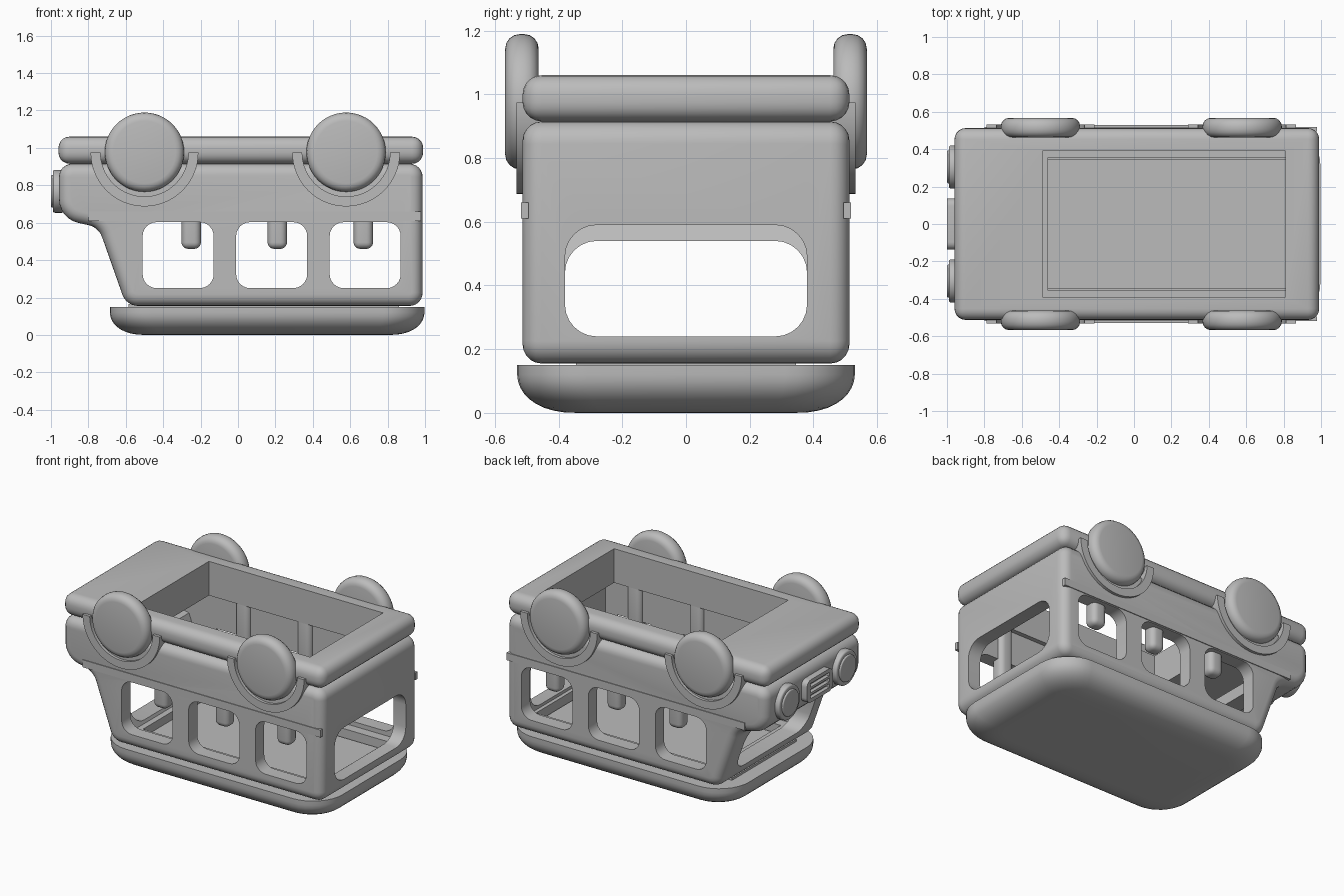
import bpy, bmesh, math
from mathutils import Vector, Matrix

cube = bpy.data.objects.get("Cube")
if cube:
    bpy.data.objects.remove(cube, do_unlink=True)

GREY = (0.5, 0.5, 0.5, 1)
mat = bpy.data.materials.new("plain grey")
mat.use_nodes = True
mat.diffuse_color = GREY
mat.node_tree.nodes["Principled BSDF"].inputs["Base Color"].default_value = GREY


def soften(ob):
    bpy.ops.object.select_all(action='DESELECT')
    ob.select_set(True)
    bpy.context.view_layer.objects.active = ob
    bpy.ops.object.shade_smooth_by_angle(angle=math.radians(32))


def finish(name, bm):
    bmesh.ops.remove_doubles(bm, verts=bm.verts, dist=1e-5)
    bmesh.ops.recalc_face_normals(bm, faces=bm.faces)
    mesh = bpy.data.meshes.new(name)
    bm.to_mesh(mesh)
    bm.free()
    mesh.materials.append(mat)
    ob = bpy.data.objects.new(name, mesh)
    bpy.context.collection.objects.link(ob)
    soften(ob)
    return ob


def box(name, x, y, z, bevel=0, segs=5, axis=None):
    """Box from ranges; bevels every edge, or only those along one axis."""
    bm = bmesh.new()
    bmesh.ops.create_cube(bm, size=1)
    for v in bm.verts:
        v.co = Vector([r[0] if c < 0 else r[1] for r, c in zip((x, y, z), v.co)])
    if bevel:
        edges = [e for e in bm.edges if axis is None or
                 abs((e.verts[0].co - e.verts[1].co).normalized()[axis]) > 0.9]
        bmesh.ops.bevel(bm, geom=edges, offset=bevel, segments=segs,
                        profile=0.5, affect='EDGES')
    return finish(name, bm)


def disc(name, centre, radius, depth, axis, bevel):
    """Cylinder along X or Y with rounded rims."""
    bm = bmesh.new()
    bmesh.ops.create_cone(bm, cap_ends=True, segments=48, radius1=radius,
                          radius2=radius, depth=depth)
    rims = [e for e in bm.edges if abs(e.verts[0].co.z - e.verts[1].co.z) < 1e-5]
    bmesh.ops.bevel(bm, geom=rims, offset=bevel, segments=4,
                    profile=0.5, affect='EDGES')
    turn = Matrix.Rotation(math.pi / 2, 4, 'Y' if axis == 'X' else 'X')
    bmesh.ops.transform(bm, matrix=Matrix.Translation(centre) @ turn, verts=bm.verts)
    return finish(name, bm)


def rounded(points, steps=6):
    """Round each (x, z, radius) corner of a closed outline."""
    out = []
    for i, (x, z, r) in enumerate(points):
        p = Vector((x, z))
        a = (Vector(points[i - 1][:2]) - p).normalized()
        b = (Vector(points[(i + 1) % len(points)][:2]) - p).normalized()
        reach = r / math.tan(a.angle(b) / 2)
        s, e = p + a * reach, p + b * reach
        mid = p + (a + b).normalized() * (r / math.sin(a.angle(b) / 2))
        sweep = (s - mid).angle_signed(e - mid)
        for k in range(steps + 1):
            out.append(mid + Matrix.Rotation(-sweep * k / steps, 2) @ (s - mid))
    return out


def extrude(name, outline, y0, y1, bevel=0):
    """Extrude an x-z outline along y, rounding both rims."""
    bm = bmesh.new()
    ends = [[bm.verts.new((p[0], y, p[1])) for p in outline] for y in (y0, y1)]
    for ring in ends:
        bm.faces.new(ring)
    for i in range(len(outline)):
        bm.faces.new((ends[0][i - 1], ends[0][i], ends[1][i], ends[1][i - 1]))
    bmesh.ops.recalc_face_normals(bm, faces=bm.faces)
    if bevel:
        rims = [e for e in bm.edges if abs(e.verts[0].co.y - e.verts[1].co.y) < 1e-5]
        bmesh.ops.bevel(bm, geom=rims, offset=bevel, segments=5,
                        profile=0.5, affect='EDGES')
    return finish(name, bm)


def cut(ob, *cutters):
    for c in cutters:
        c.hide_render = True
        mod = ob.modifiers.new("cut", 'BOOLEAN')
        mod.operation, mod.solver, mod.object = 'DIFFERENCE', 'EXACT', c
        mod.use_self = mod.use_hole_tolerant = True
        bpy.context.view_layer.objects.active = ob
        bpy.ops.object.modifier_apply(modifier=mod.name)
        bpy.data.objects.remove(c, do_unlink=True)
    soften(ob)


def floor_opening():
    return box("opening_cutter", (-0.49, 0.81), (-0.39, 0.39), (0.7, 1.2))


# Body shell: hollow, with side, rear and windscreen openings
body = extrude("body", rounded([
    (-0.597, 0.155, 0.09), (0.987, 0.155, 0.07), (0.987, 0.915, 0.07),
    (-0.957, 0.915, 0.07), (-0.957, 0.622, 0.13), (-0.745, 0.575, 0.1)]),
    -0.513, 0.513, 0.06)
cavity = extrude("cavity_cutter", [
    (-0.5, 0.22), (0.895, 0.22), (0.895, 0.83), (-0.865, 0.83),
    (-0.865, 0.7), (-0.66, 0.655)], -0.42, 0.42)
windows = [box("window_cutter", (x, x + 0.38), sorted((side * 0.4, side * 0.7)),
               (0.25, 0.603), 0.075, 6, 1)
           for x in (-0.51, -0.01, 0.49) for side in (-1, 1)]
rear = box("rear_cutter", (0.8, 1.2), (-0.38, 0.38), (0.24, 0.59), 0.1, 6, 0)
screen = box("screen_cutter", (-1.2, -0.45), (-0.38, 0.38), (0.24, 0.54), 0.1, 6, 0)
hatch = box("hatch_cutter", (-0.46, 0.87), (-0.355, 0.355), (0.1, 0.4))
cut(body, *windows, rear, screen, cavity, floor_opening(), hatch)

# Chassis slab with the floor opening
chassis = box("chassis", (-0.96, 0.99), (-0.513, 0.513), (0.915, 1.06), 0.06)
cut(chassis, floor_opening())

# Domed roof: rounded rectangle rings shrinking towards z = 0
bm = bmesh.new()
rings = []
STEPS = 9
for k in range(STEPS + 1):
    t = math.pi / 2 * k / STEPS
    inset = 0.19 * (1 - max(math.cos(t), 0) ** 0.85)
    z = 0.12 * (1 - math.sin(t))
    x0, x1, y = -0.685 + inset, 0.997 - inset, 0.53 - inset
    r = 0.22 - inset * 0.6
    plan = rounded([(x0, -y, r), (x1, -y, r), (x1, y, r), (x0, y, r)], 8)
    if k == 0:
        rings.append([bm.verts.new((p.x, p.y, 0.15)) for p in plan])
    rings.append([bm.verts.new((p.x, p.y, z)) for p in plan])
for lo, hi in zip(rings, rings[1:]):
    for i in range(len(lo)):
        bm.faces.new((lo[i - 1], lo[i], hi[i], hi[i - 1]))
bm.faces.new(rings[0])
bm.faces.new(rings[-1])
finish("roof", bm)
box("roof_liner", (-0.585, 0.86), (-0.345, 0.345), (0.14, 0.165))

# Wheels, arches, window posts and side trim on both sides
for side, label in ((-1, "near"), (1, "far")):
    for x, end in ((-0.5, "front"), (0.578, "rear")):
        disc(f"{end}_wheel_{label}", (x, side * 0.515, 0.977), 0.212, 0.105, 'Y', 0.045)
        angles = [math.pi + math.pi * i / 32 for i in range(33)]
        arc = [(x + r * math.cos(a), 0.975 + r * math.sin(a))
               for r, seq in ((0.288, angles), (0.235, angles[::-1])) for a in seq]
        extrude(f"{end}_arch_{label}", arc, side * 0.45, side * 0.532)
    for i, x in enumerate((-0.25, 0.21, 0.67)):
        box(f"window_post_{label}_{i + 1}", (x - 0.052, x + 0.052),
            sorted((side * 0.391, side * 0.485)), (0.46, 0.87), 0.035)
    box(f"side_trim_{label}", (-0.8, 0.978), sorted((side * 0.495, side * 0.518)),
        (0.61, 0.66))
    # Headlight with a raised lens
    disc(f"headlight_{label}", (-0.96, side * 0.305, 0.768), 0.115, 0.06, 'X', 0.012)
    disc(f"headlight_lens_{label}", (-0.98, side * 0.305, 0.768), 0.088, 0.04, 'X', 0.008)

# Grille with slots
grille = box("grille", (-1.0, -0.93), (-0.137, 0.137), (0.692, 0.845), 0.04, 5, 0)
cut(grille, *[box("slot_cutter", (-1.1, -0.975), (-0.1, 0.1), (z, z + 0.024))
              for z in (0.718, 0.757, 0.796)])
